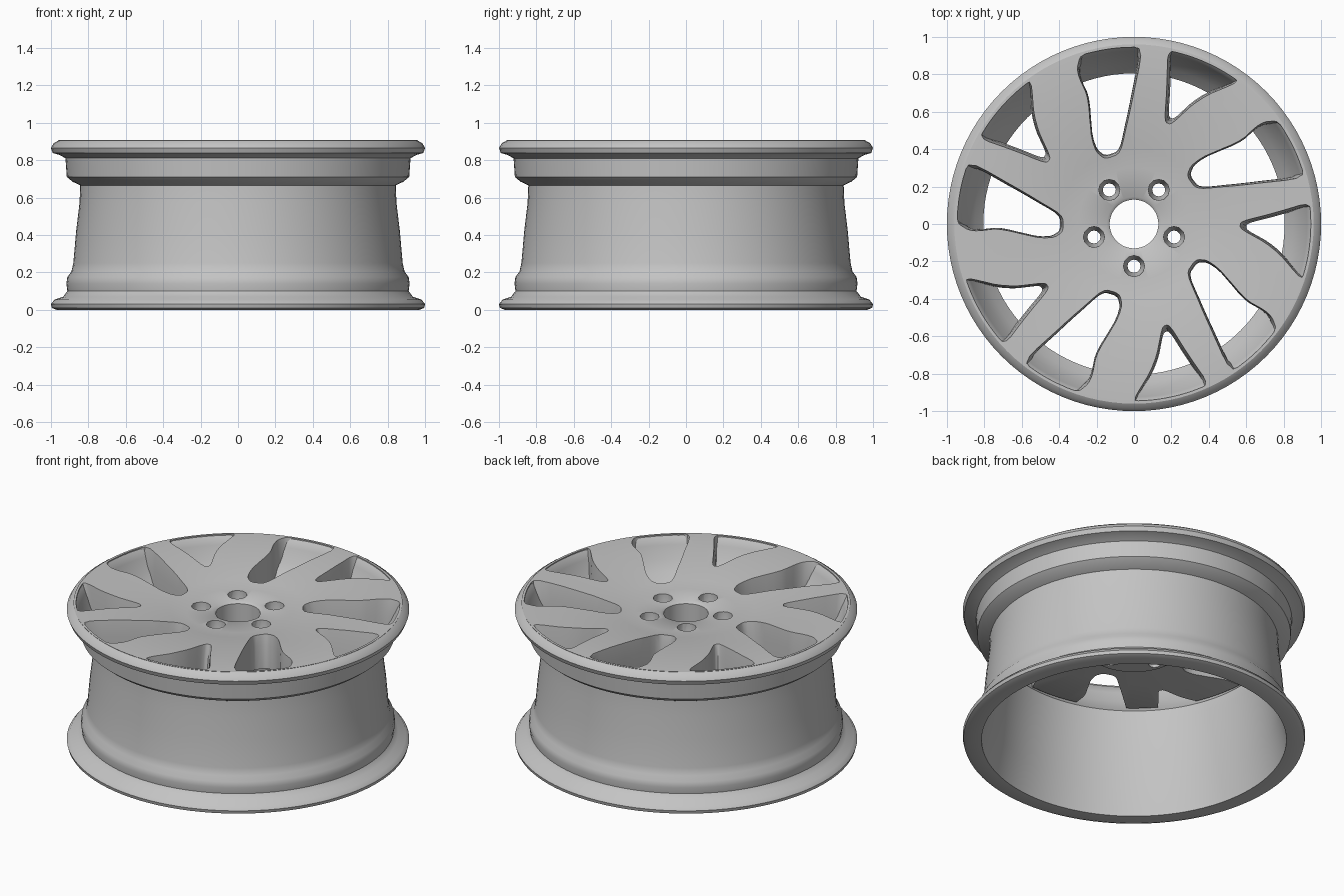
import bpy, bmesh, math
from math import cos, sin, radians, pi

cube = bpy.data.objects.get("Cube")
if cube:
    bpy.data.objects.remove(cube)

metal = bpy.data.materials.new("light_grey_metal")
metal.use_nodes = True
GREY = (0.55, 0.55, 0.55, 1)
metal.diffuse_color = GREY
metal.node_tree.nodes["Principled BSDF"].inputs["Base Color"].default_value = GREY


def make_object(name, bm):
    bmesh.ops.recalc_face_normals(bm, faces=bm.faces)
    mesh = bpy.data.meshes.new(name)
    bm.to_mesh(mesh)
    bm.free()
    mesh.materials.append(metal)
    obj = bpy.data.objects.new(name, mesh)
    bpy.context.collection.objects.link(obj)
    return obj


def loft(bm, rings, capped):
    """Bridge rings of points; cap the ends or close the loop of rings."""
    rows = [[bm.verts.new(p) for p in ring] for ring in rings]
    n = len(rows[0])
    pairs = list(zip(rows, rows[1:])) + ([] if capped else [(rows[-1], rows[0])])
    for a, b in pairs:
        for i in range(n):
            j = (i + 1) % n
            bm.faces.new((a[i], a[j], b[j], b[i]))
    if capped:
        bm.faces.new(rows[0])
        bm.faces.new(rows[-1])


def circle(r, z, n=96, cx=0, cy=0):
    return [(cx + r * cos(2 * pi * i / n), cy + r * sin(2 * pi * i / n), z) for i in range(n)]


def lathe(name, profile):
    bm = bmesh.new()
    loft(bm, [circle(r, z) for r, z in profile], capped=False)
    return make_object(name, bm)


def rounded(points, passes=2):
    """Round a closed outline by cutting its corners."""
    for _ in range(passes):
        out = []
        for a, b in zip(points, points[1:] + points[:1]):
            for t in (0.2, 0.8):
                out.append((a[0] + (b[0] - a[0]) * t, a[1] + (b[1] - a[1]) * t))
        points = out
    return points


def window(bm, outline, turn, levels):
    """Drafted cutter: the polar outline grows from the back to the front."""
    pts = [(r * cos(radians(a + turn)), r * sin(radians(a + turn))) for r, a in outline]
    mx = sum(p[0] for p in pts) / len(pts)
    my = sum(p[1] for p in pts) / len(pts)
    rings = []
    for z, s in levels:
        ring = []
        for x, y in pts:
            x, y = mx + (x - mx) * s, my + (y - my) * s
            k = min(1, 0.945 / math.hypot(x, y))
            ring.append((x * k, y * k, z))
        rings.append(ring)
    loft(bm, rings, capped=True)


# Barrel: outer wall upward, then inner wall downward
barrel = lathe("rim_barrel", [
    (0.97, 0), (0.995, 0.01), (1, 0.03), (0.98, 0.055), (0.935, 0.07), (0.912, 0.1),
    (0.917, 0.14), (0.912, 0.175), (0.89, 0.205), (0.88, 0.25), (0.865, 0.42),
    (0.847, 0.57), (0.843, 0.665), (0.885, 0.685), (0.915, 0.71), (0.922, 0.81),
    (0.955, 0.828), (0.99, 0.838), (1, 0.865), (0.985, 0.89), (0.955, 0.907),
    (0.945, 0.9), (0.925, 0.85), (0.89, 0.77), (0.85, 0.71), (0.805, 0.66),
    (0.805, 0.6), (0.83, 0.42), (0.85, 0.2), (0.885, 0.03), (0.89, 0)])

# Dished face with hub
face = lathe("spoke_face", [
    (0.96, 0.907), (0.9, 0.908), (0.75, 0.903), (0.55, 0.888), (0.4, 0.868), (0.3, 0.853),
    (0.145, 0.85), (0.13, 0.838), (0.13, 0.62), (0.28, 0.62), (0.3, 0.645), (0.5, 0.66),
    (0.825, 0.69), (0.87, 0.72), (0.91, 0.79), (0.945, 0.86)])

# Cutters for five wide windows, five narrow windows and five bolt holes
wide = rounded([(0.945, 87), (0.945, 97), (0.945, 107), (0.86, 110.5), (0.7, 109.5),
                (0.45, 118), (0.38, 114), (0.385, 100), (0.6, 92)])
narrow = rounded([(0.95, 53), (0.95, 61), (0.95, 70), (0.95, 79), (0.76, 76.5),
                  (0.57, 73.5), (0.57, 69), (0.75, 62.5)])
bm = bmesh.new()
for k in range(5):
    window(bm, wide, 72 * k, [(0.5, 0.94), (0.8, 0.97), (0.88, 1.02), (0.96, 1.1)])
    window(bm, narrow, 72 * k, [(0.5, 0.78), (0.8, 0.93), (0.88, 1), (0.96, 1.08)])
    a = radians(72 * k - 90)
    x, y = 0.225 * cos(a), 0.225 * sin(a)
    loft(bm, [circle(r, z, 12, x, y) for r, z in
              [(0.035, 0.5), (0.035, 0.72), (0.055, 0.76), (0.058, 0.95)]], capped=True)
cutter = make_object("window_cutter", bm)
cutter.hide_render = True

cut = face.modifiers.new("windows", "BOOLEAN")
cut.operation = "DIFFERENCE"
cut.solver = "EXACT"
cut.object = cutter
bpy.context.view_layer.objects.active = face
bpy.ops.object.modifier_apply(modifier=cut.name)
bpy.data.objects.remove(cutter)

# Smooth shading with crisp edges
bpy.ops.object.select_all(action="DESELECT")
for obj in (barrel, face):
    obj.select_set(True)
bpy.context.view_layer.objects.active = face
bpy.ops.object.shade_smooth_by_angle(angle=radians(40))
